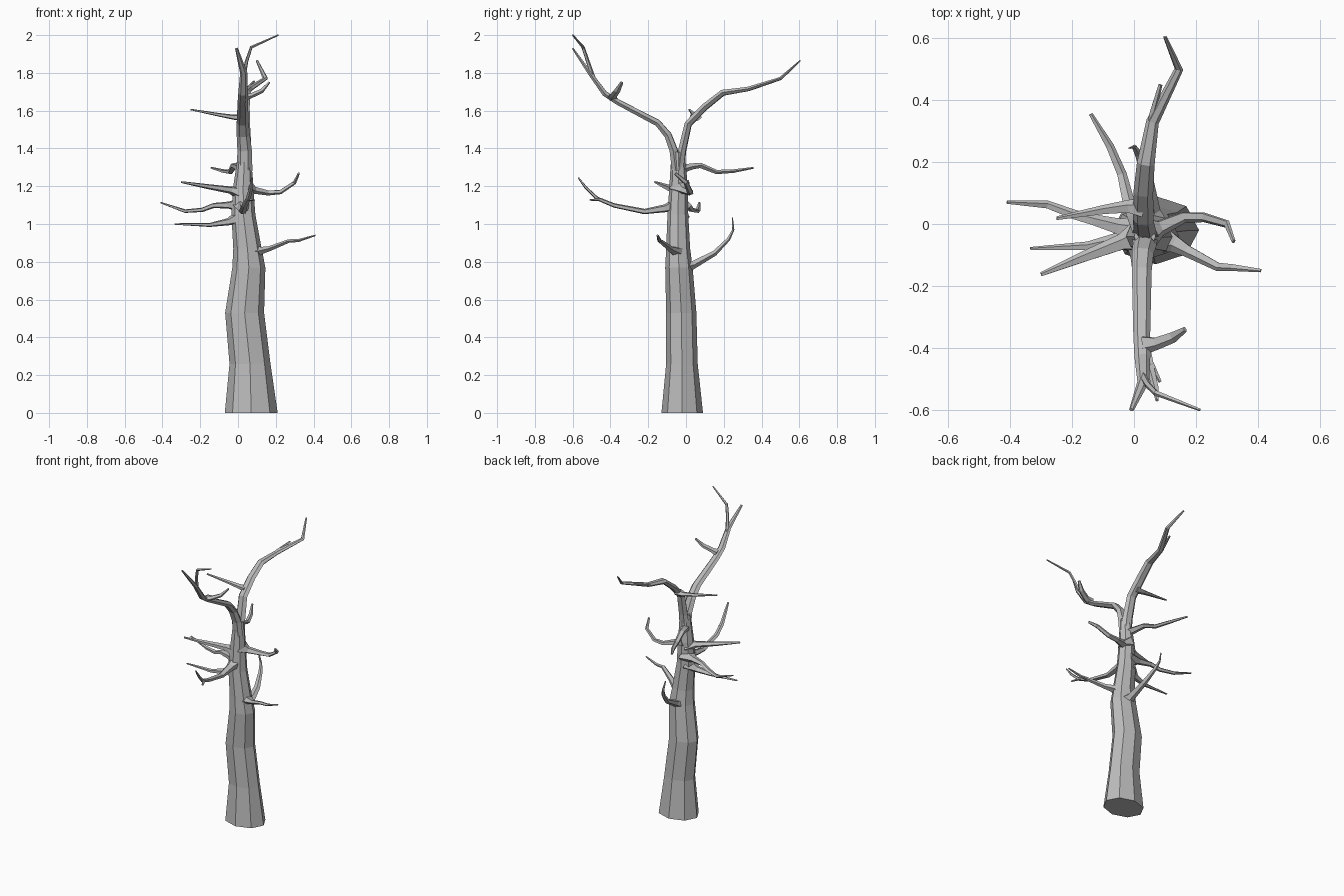
import bpy, bmesh, math
from mathutils import Vector

bark = bpy.data.materials.new("grey_bark")
bark.diffuse_color = (0.5, 0.5, 0.5, 1)


def skin(name, rings):
    """Join rings of points into a closed flat-faced tube."""
    bm = bmesh.new()
    loops = [[bm.verts.new(p) for p in ring] for ring in rings]
    n = len(loops[0])
    for a, b in zip(loops, loops[1:]):
        for i in range(n):
            j = (i + 1) % n
            bm.faces.new((a[i], a[j], b[j], b[i]))
    bm.faces.new(loops[0][::-1])
    bm.faces.new(loops[-1])
    bmesh.ops.recalc_face_normals(bm, faces=bm.faces[:])
    mesh = bpy.data.meshes.new(name)
    bm.to_mesh(mesh)
    bm.free()
    mesh.materials.append(bark)
    ob = bpy.data.objects.new(name, mesh)
    bpy.context.collection.objects.link(ob)


def branch(name, pts, radii, wide=1.4, sides=5):
    """Tapered limb along a path; cross-section is wider sideways than tall."""
    pts = [Vector(p) for p in pts]
    side = (pts[-1] - pts[0]).cross(Vector((0, 0, 1))).normalized()
    rings = []
    for k, p in enumerate(pts):
        t = (pts[min(k + 1, len(pts) - 1)] - pts[max(k - 1, 0)]).normalized()
        side = (side - t * side.dot(t)).normalized()
        up = side.cross(t)
        r = radii[k]
        rings.append([p + side * math.cos(a) * r * wide + up * math.sin(a) * r
                      for a in (math.tau * i / sides for i in range(sides))])
    skin(name, rings)


# Trunk: z, x range, y range of each eight-sided section
trunk = [(0, -.07, .21, -.13, .09), (.26, -.045, .172, -.105, .062),
         (.53, -.068, .138, -.105, .055), (.77, -.03, .145, -.11, .035),
         (.87, -.025, .125, -.105, .022), (1.05, -.035, .092, -.098, .012),
         (1.2, -.025, .08, -.088, .01), (1.3, -.01, .074, -.082, 0),
         (1.38, 0, .07, -.075, -.005)]
skin("trunk", [[((x0 + x1) / 2 + (x1 - x0) / 2 * math.cos(math.tau * i / 8),
                 (y0 + y1) / 2 + (y1 - y0) / 2 * math.sin(math.tau * i / 8), z)
                for i in range(8)] for z, x0, x1, y0, y1 in trunk])

# Two main limbs forking from the trunk top
branch("front_limb",
       [(.035, -.05, 1.28), (.035, -.065, 1.39), (.028, -.095, 1.47),
        (.025, -.15, 1.535), (.025, -.36, 1.645), (.027, -.43, 1.69),
        (.03, -.51, 1.8), (-.008, -.6, 1.93)],
       [.026, .024, .022, .02, .017, .016, .012, .005], 1.6, 6)
branch("front_limb_fork",
       [(.028, -.49, 1.77), (.045, -.52, 1.86), (.07, -.545, 1.935),
        (.213, -.6, 2.0)], [.011, .009, .008, .004], 1.2)
branch("front_limb_stub",
       [(.03, -.39, 1.67), (.07, -.385, 1.68), (.125, -.365, 1.705),
        (.165, -.34, 1.75)], [.02, .014, .012, .006], 1.6)
branch("back_limb",
       [(.035, -.035, 1.28), (.035, -.02, 1.39), (.03, .012, 1.53),
        (.03, .1, 1.62), (.038, .195, 1.695), (.06, .33, 1.715),
        (.145, .5, 1.77), (.1, .605, 1.865)],
       [.026, .023, .021, .02, .018, .013, .009, .004], 1.6, 6)
branch("back_limb_twig",
       [(.05, .3, 1.71), (.06, .36, 1.725), (.085, .45, 1.755)],
       [.009, .008, .005])
branch("back_limb_side_branch",
       [(.03, .05, 1.565), (-.02, .055, 1.565), (-.1, .045, 1.578),
        (-.25, .018, 1.606)], [.022, .014, .01, .004], 1.6)

# Side branches around the trunk
branch("upper_back_branch",
       [(.025, -.03, 1.29), (-.005, .03, 1.305), (-.02, .075, 1.31),
        (-.04, .16, 1.275), (-.078, .25, 1.28), (-.14, .355, 1.297)],
       [.024, .017, .015, .012, .01, .005])
branch("upper_left_branch",
       [(.02, -.04, 1.16), (-.04, -.06, 1.18), (-.17, -.11, 1.2),
        (-.3, -.163, 1.222)], [.04, .02, .013, .005], 1.4)
branch("middle_left_branch",
       [(.02, -.03, 1.1), (-.05, -.01, 1.1), (-.13, .012, 1.098),
        (-.19, .028, 1.075), (-.28, .062, 1.068), (-.41, .07, 1.113)],
       [.045, .02, .014, .012, .01, .004])
branch("lower_left_branch",
       [(.02, -.04, 1.04), (-.05, -.055, 1.012), (-.15, -.072, .995),
        (-.335, -.08, 1.0)], [.045, .02, .011, .004])
branch("upper_right_branch",
       [(.04, -.03, 1.2), (.085, -.012, 1.18), (.16, .022, 1.165),
        (.225, .022, 1.17), (.3, .0, 1.22), (.322, -.057, 1.268)],
       [.045, .02, .014, .012, .01, .006])
branch("lower_right_branch",
       [(.07, -.04, .85), (.13, -.062, .86), (.17, -.085, .87),
        (.27, -.137, .91), (.32, -.14, .912), (.41, -.15, .94)],
       [.04, .02, .014, .01, .008, .004], 1.5)
branch("lower_back_branch",
       [(.06, -.02, .77), (.055, .04, .785), (.04, .15, .845),
        (.015, .225, .92), (.0, .25, .97), (-.015, .245, 1.035)],
       [.045, .022, .015, .01, .006, .003])
branch("front_branch",
       [(.025, -.05, 1.1), (.02, -.11, 1.083), (.025, -.22, 1.066),
        (.035, -.38, 1.098), (.055, -.47, 1.135), (.07, -.53, 1.192),
        (.075, -.57, 1.245)],
       [.04, .022, .015, .012, .01, .008, .004])
branch("front_branch_twig",
       [(.055, -.45, 1.13), (.085, -.51, 1.127)], [.008, .004])
